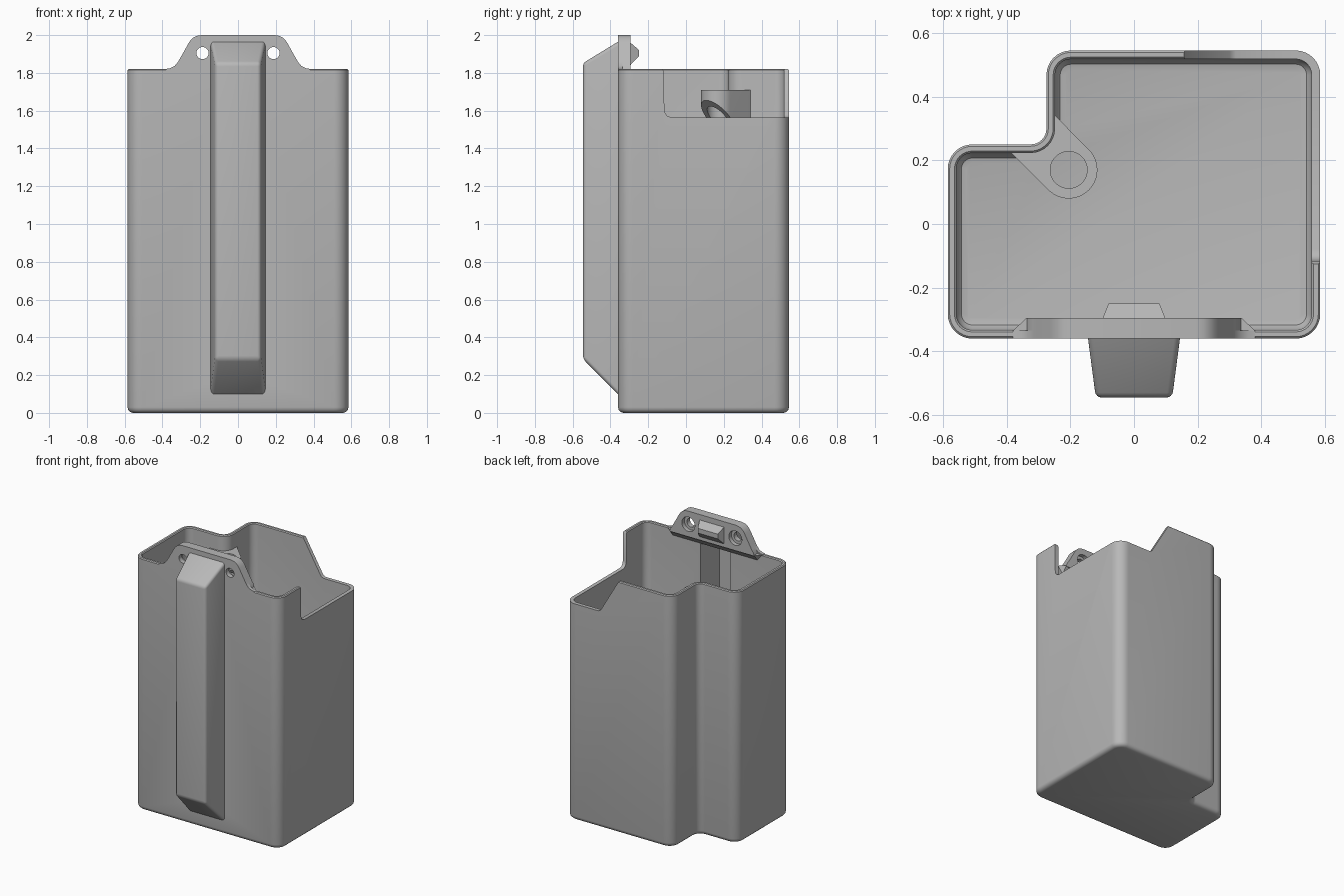
import bpy, bmesh, math
from mathutils import Vector

if "Cube" in bpy.data.objects:
    bpy.data.objects.remove(bpy.data.objects["Cube"], do_unlink=True)

grey = bpy.data.materials.new("plain grey")
grey.use_nodes = True
grey.diffuse_color = (0.48, 0.48, 0.48, 1)
grey.node_tree.nodes["Principled BSDF"].inputs["Base Color"].default_value = grey.diffuse_color


def finish(name, bm):
    bmesh.ops.recalc_face_normals(bm, faces=bm.faces)
    mesh = bpy.data.meshes.new(name)
    bm.to_mesh(mesh)
    bm.free()
    mesh.materials.append(grey)
    obj = bpy.data.objects.new(name, mesh)
    bpy.context.collection.objects.link(obj)
    return obj


def loft(name, rings):
    """Join rings of equal length and cap both ends."""
    bm = bmesh.new()
    loops = [[bm.verts.new(p) for p in ring] for ring in rings]
    for a, b in zip(loops, loops[1:]):
        for i in range(len(a)):
            j = (i + 1) % len(a)
            bm.faces.new((a[i], a[j], b[j], b[i]))
    bm.faces.new(loops[0])
    bm.faces.new(loops[-1])
    return finish(name, bm)


def prism(name, profile, axis, lo, hi):
    """Extrude a 2D profile along the given axis."""
    def ring(c):
        return [p[:axis] + (c,) + p[axis:] for p in profile]
    return loft(name, [ring(lo), ring(hi)])


def taper(name, *sections):
    """Loft rectangles given as (y, half width, bottom, top)."""
    return loft(name, [[(-w, y, a), (w, y, a), (w, y, b), (-w, y, b)]
                       for y, w, a, b in sections])


def circle(u, v, r, n=40):
    return [(u + r * math.cos(math.tau * i / n), v + r * math.sin(math.tau * i / n))
            for i in range(n)]


def modify(obj, kind, **settings):
    mod = obj.modifiers.new(kind.lower(), kind)
    for key, value in settings.items():
        setattr(mod, key, value)
    bpy.context.view_layer.objects.active = obj
    bpy.ops.object.modifier_apply(modifier=mod.name)


def cut(obj, cutter, keep=False):
    cutter.hide_render = True
    modify(obj, "BOOLEAN", operation="DIFFERENCE", solver="EXACT", object=cutter)
    if not keep:
        bpy.data.objects.remove(cutter, do_unlink=True)


# Footprint corners: x, y, inward x and y direction, convex or not
CORNERS = [(-.585, -.36, 1, 1, 1), (.585, -.36, -1, 1, 1), (.585, .545, -1, -1, 1),
           (-.275, .545, 1, -1, 1), (-.275, .25, 1, -1, 0), (-.585, .25, 1, -1, 1)]


def footprint(inset, z, steps=8):
    pts = [Vector((x + sx * inset, y + sy * inset, z)) for x, y, sx, sy, _ in CORNERS]
    ring = []
    for i, p in enumerate(pts):
        r = 0.077 - inset if CORNERS[i][4] else 0.05 + inset
        u = (pts[i - 1] - p).normalized()
        v = (pts[(i + 1) % len(pts)] - p).normalized()
        centre = p + r * (u + v)
        for k in range(steps + 1):
            t = math.pi / 2 * k / steps
            ring.append(centre - r * (v * math.cos(t) + u * math.sin(t)))
    return ring


# Container shell: outside, rim, inside
RIM, WALL = 1.82, 0.027
outside = [(.03, 0), (.015, .004), (.004, .015), (0, .03), (0, RIM - .006), (.006, RIM)]
inside = [(WALL - .006, RIM), (WALL, RIM - .006), (WALL, .065), (.031, .048),
          (.043, .034), (.06, .03)]
container = loft("container", [footprint(d, z) for d, z in outside + inside])

# Lowered rim around one back corner
cut(container, prism("side_cutter", [(-.135, 1.9), (-.125, 1.82), (-.116, 1.805), (-.115, 1.61),
                                     (-.111, 1.588), (-.099, 1.572), (-.08, 1.565),
                                     (.7, 1.565), (.7, 1.9)], 0, .5, .7))
cut(container, prism("back_cutter", [(.11, 1.9), (.16, 1.815), (.3, 1.577), (.32, 1.565),
                                     (.7, 1.565), (.7, 1.9)], 1, .45, .7))

# Hollow front channel, open to the inside
channel = taper("front_channel", (-.34, .147, .08, 1.977), (-.545, .12, .285, 1.852))
modify(channel, "BEVEL", width=.018, segments=4, limit_method="ANGLE", angle_limit=.4)
pocket = taper("pocket_cutter", (-.30, .123, .125, 1.78), (-.52, .097, .30, 1.80))
cut(channel, pocket, keep=True)
cut(container, pocket)


# Mounting tab: deep plate, thin flared foot and sloped underside
def mirrored(half):
    return half + [(-x, z) for x, z in reversed(half)]


crown = [(.318, 1.858), (.305, 1.88), (.263, 1.955), (.252, 1.972), (.236, 1.987),
         (.218, 1.996), (.195, 2.0)]
tab = prism("mounting_tab", mirrored([(.338, 1.815), (.332, 1.837)] + crown), 1, -.3595, -.295)
foot = prism("tab_foot", mirrored([(.38, 1.80), (.38, 1.821), (.358, 1.825), (.336, 1.836)]
                                  + crown), 1, -.36, -.335)
gusset = loft("tab_gusset", [
    [(s * .38, -.335, 1.82), (s * .338, -.295, 1.82), (s * .338, -.335, 1.77)]
    for s in (-1, 1)])

# Screw holes with counterbores
for x in (-.188, .188):
    for part in (tab, foot):
        cut(part, prism("hole_cutter", circle(x, 1.905, .032), 1, -.45, -.2))
    cut(tab, prism("bore_cutter", circle(x, 1.905, .052), 1, -.325, -.2))

# Locating lug on the back of the tab
lug = taper("locating_lug", (-.30, .1, 1.835, 1.965), (-.25, .08, 1.888, 1.922))

# Screw boss in the inner corner, with a sloped underside
bx, by, br = -.205, .17, .09
outline = [(-.408, .245)]
for i in range(25):
    a = math.radians(-135 + 7.5 * i)
    outline.append((bx + br * math.cos(a), by + br * math.sin(a)))
outline += [(-.265, .358), (-.277, .25)]
boss = prism("screw_boss", outline, 2, 1.3, 1.71)
for v in boss.data.vertices:
    if v.co.z < 1.5:
        v.co.z = 1.565 + (v.co.x - bx - v.co.y + by) * math.sqrt(.5)
cut(boss, prism("boss_hole_cutter", circle(bx, by, .058), 2, 1.2, 1.9))

# Smooth shading with crisp edges
bpy.ops.object.select_all(action="DESELECT")
for part in (container, channel, tab, foot, gusset, lug, boss):
    part.select_set(True)
bpy.context.view_layer.objects.active = container
bpy.ops.object.shade_smooth_by_angle(angle=math.radians(35))
